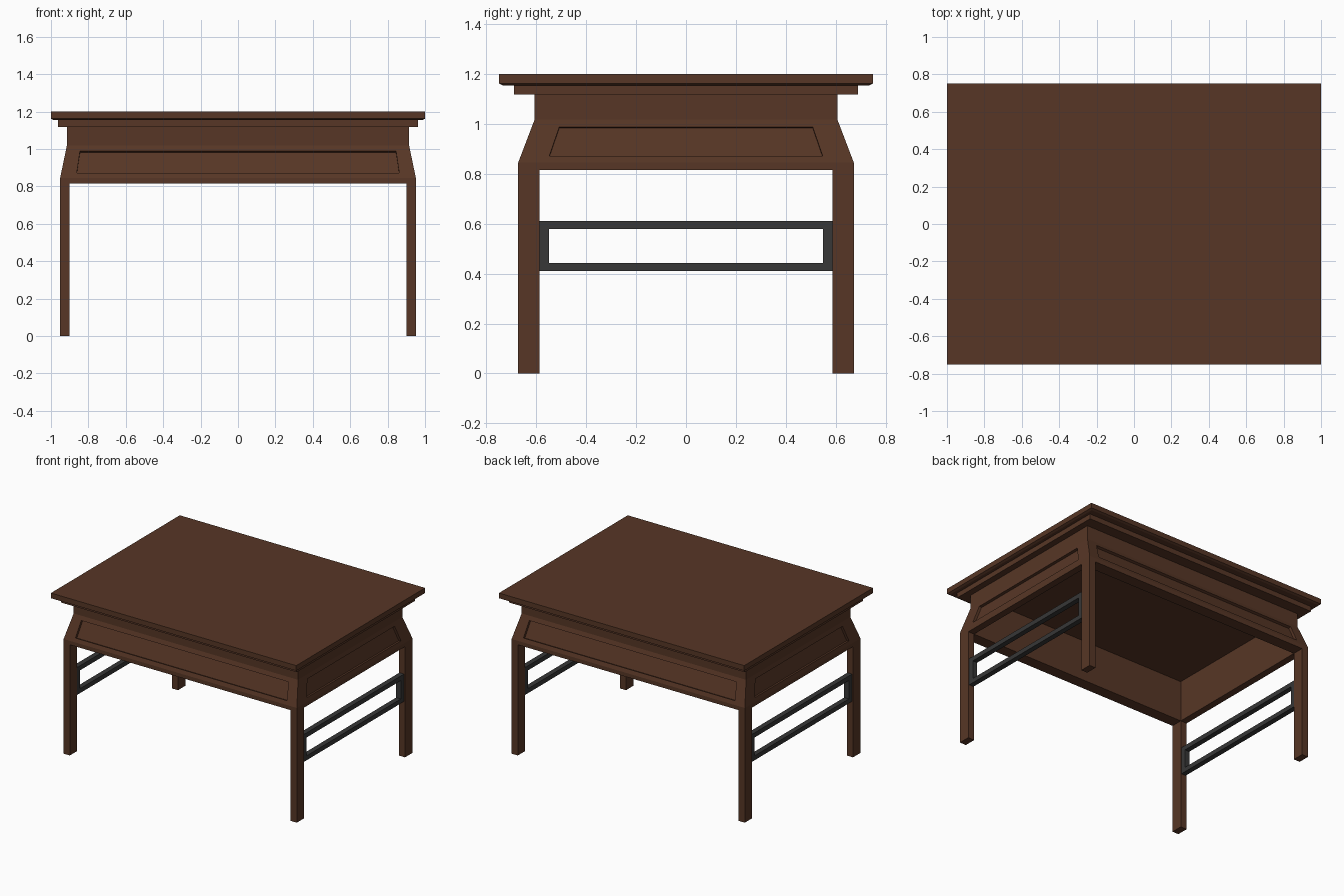
import bpy, bmesh
from mathutils import Vector

if "Cube" in bpy.data.objects:
    bpy.data.objects.remove(bpy.data.objects["Cube"])


def material(name, rgb):
    m = bpy.data.materials.new(name)
    m.diffuse_color = (*rgb, 1)
    m.use_nodes = True
    m.node_tree.nodes["Principled BSDF"].inputs["Base Color"].default_value = m.diffuse_color
    return m


wood = material("brown wood", (0.095, 0.037, 0.019))
metal = material("dark grey metal", (0.038, 0.038, 0.038))


def finish(bm, name, mat):
    bmesh.ops.recalc_face_normals(bm, faces=bm.faces)
    me = bpy.data.meshes.new(name)
    bm.to_mesh(me)
    bm.free()
    me.materials.append(mat)
    ob = bpy.data.objects.new(name, me)
    bpy.context.collection.objects.link(ob)
    return ob


def loft(rings, closed=False):
    """Rectangular rings (half x, half y, z) joined by side faces."""
    bm = bmesh.new()
    vs = [[bm.verts.new((sx * x, sy * y, z)) for sx, sy in ((-1, -1), (1, -1), (1, 1), (-1, 1))]
          for x, y, z in rings]
    bands = []
    n = len(vs)
    for i in range(n if closed else n - 1):
        a, b = vs[i], vs[(i + 1) % n]
        bands.append([bm.faces.new((a[k], a[(k + 1) % 4], b[(k + 1) % 4], b[k])) for k in range(4)])
    if not closed:
        bm.faces.new(vs[0])
        bm.faces.new(vs[-1])
    return bm, bands


def box(name, x, y, z, mat):
    bm = bmesh.new()
    bmesh.ops.create_cube(bm, size=1)
    for v in bm.verts:
        v.co = [r[0] + (c + 0.5) * (r[1] - r[0]) for r, c in zip((x, y, z), v.co)]
    return finish(bm, name, mat)


# Table top with bevelled underside, and the moulding below it
bm, _ = loft([(0.965, 0.70, 1.155), (0.985, 0.735, 1.155), (1, 0.75, 1.162), (1, 0.75, 1.2)])
finish(bm, "table_top", wood)
bm, _ = loft([(0.962, 0.69, 1.118), (0.962, 0.69, 1.156)])
finish(bm, "top_moulding", wood)

# Hollow flared apron with a recessed trapezoid panel on each side
XO, XI, YO, YI, ZB = 0.951, 0.90, 0.673, 0.587, 0.816
bm, bands = loft([(XI, YI, ZB), (XO, YO, ZB), (XO, YO, 0.845), (0.915, 0.607, 1.018),
                  (0.915, 0.607, 1.119), (XI, YI, 1.119)], closed=True)
bm.normal_update()
for f in list(bands[2]):
    c, n = f.calc_center_median(), f.normal.copy()
    if n.dot(Vector((c.x, c.y, 0))) < 0:
        n.negate()
    side = abs(n.x) > abs(n.y)
    bmesh.ops.inset_individual(bm, faces=[f], thickness=0.03)
    for v in f.verts:
        top = v.co.z > c.z
        z = 0.988 if top else 0.872
        t = (z - 0.845) / (1.018 - 0.845)
        if side:
            half = 0.508 if top else 0.548
            v.co = ((XO + t * (0.915 - XO)) * (1 if c.x > 0 else -1), half * (1 if v.co.y > 0 else -1), z)
        else:
            half = 0.845 if top else 0.862
            v.co = (half * (1 if v.co.x > 0 else -1), (YO + t * (0.607 - YO)) * (1 if c.y > 0 else -1), z)
    new = bmesh.ops.extrude_discrete_faces(bm, faces=[f])["faces"][0]
    for v in new.verts:
        v.co -= n * 0.019
finish(bm, "apron", wood)

# Four straight legs
for sx, nx in ((-1, "left"), (1, "right")):
    for sy, ny in ((-1, "front"), (1, "back")):
        box(f"{ny}_{nx}_leg", sorted((sx * XI, sx * XO)), sorted((sy * YI, sy * YO)), (0, ZB), wood)

    # Metal stretcher frame between the legs on each end
    xr = sorted((sx * 0.905, sx * 0.943))
    for name, z in (("lower", (0.41, 0.443)), ("upper", (0.578, 0.612))):
        box(f"{nx}_{name}_rail", xr, (-YI, YI), z, metal)
    for sy, ny in ((-1, "front"), (1, "back")):
        box(f"{nx}_{ny}_rail_post", xr, sorted((sy * 0.55, sy * YI)), (0.443, 0.578), metal)
